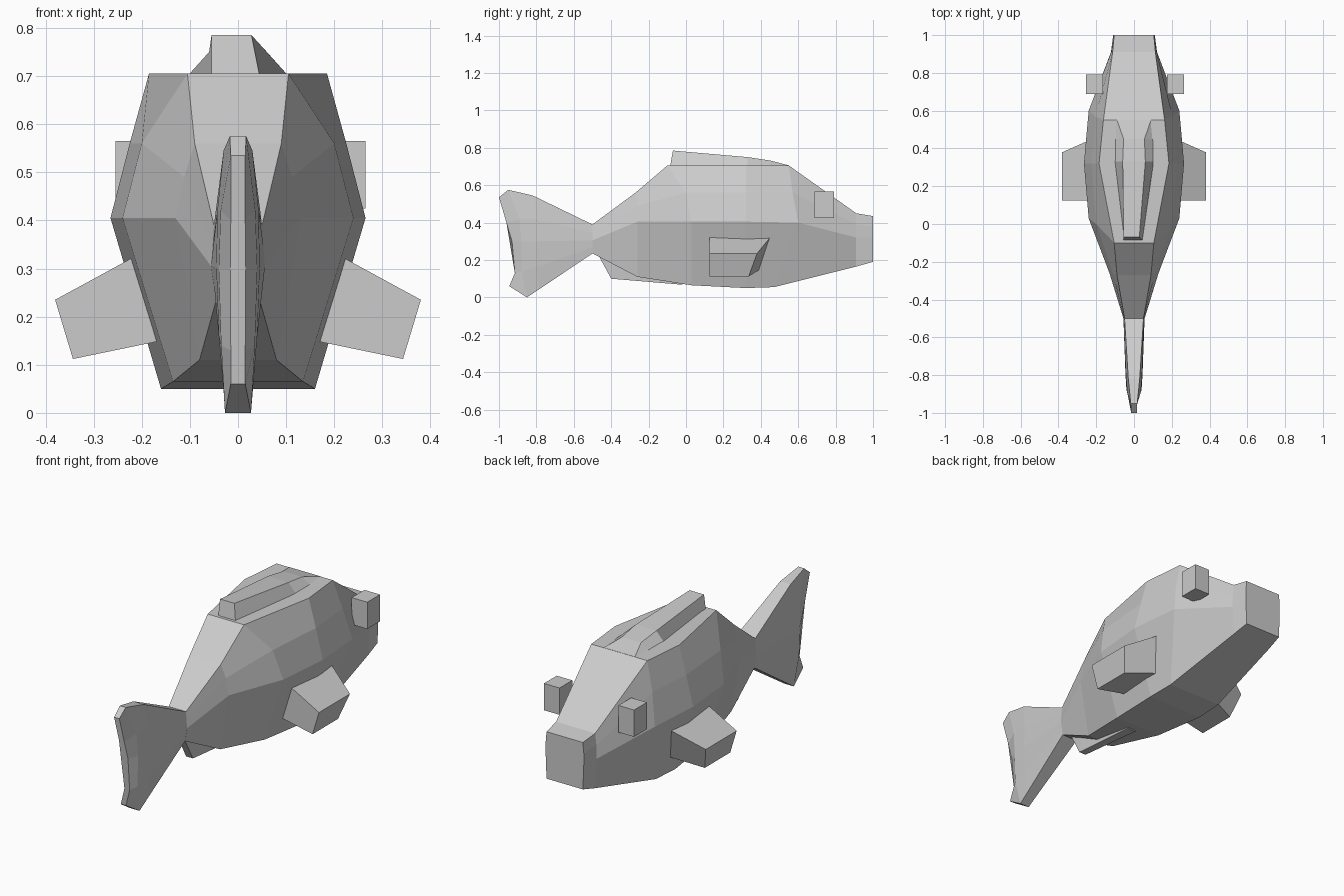
import bpy, bmesh


def loft(name, rings):
    """Skin a list of equal-length closed rings of (x, y, z) and cap both ends."""
    bm = bmesh.new()
    vs = [[bm.verts.new(p) for p in r] for r in rings]
    n = len(rings[0])
    for a, b in zip(vs, vs[1:]):
        for i in range(n):
            j = (i + 1) % n
            bm.faces.new((a[i], a[j], b[j], b[i]))
    bm.faces.new(vs[0])
    bm.faces.new(vs[-1])
    bmesh.ops.recalc_face_normals(bm, faces=bm.faces)
    me = bpy.data.meshes.new(name)
    bm.to_mesh(me)
    bm.free()
    ob = bpy.data.objects.new(name, me)
    bpy.context.collection.objects.link(ob)
    return ob


def sym(half):
    """Mirror a half section of (y, z, half_width), top to bottom, to a closed ring."""
    return [(w, y, z) for y, z, w in half] + [(-w, y, z) for y, z, w in reversed(half)]


# Body: stations from tail root to mouth
body = [
    [(-.50, .39, .05), (-.50, .345, .053), (-.50, .305, .056), (-.50, .235, .045)],
    [(-.27, .56, .09), (-.26, .49, .112), (-.26, .405, .13), (-.26, .11, .08)],
    [(-.10, .705, .105), (0, .56, .20), (.03, .405, .24), (.03, .065, .135)],
    [(.32, .705, .185), (.32, .56, .225), (.32, .405, .265), (.32, .05, .16)],
    [(.55, .705, .162), (.57, .56, .205), (.60, .40, .24), (.47, .055, .155)],
    [(.91, .45, .113), (.91, .39, .12), (.91, .32, .122), (.91, .165, .115)],
    [(1, .435, .105), (1, .38, .11), (1, .32, .11), (1, .19, .105)],
]
loft("body", [sym(s) for s in body])

# Tail fin
tail = [
    [(-.50, .39, .05), (-.50, .345, .053), (-.50, .305, .056), (-.50, .27, .05), (-.50, .235, .045)],
    [(-.82, .545, .03), (-.80, .42, .043), (-.80, .30, .045), (-.80, .16, .04), (-.78, .047, .03)],
    [(-.95, .575, .017), (-.89, .42, .036), (-.88, .30, .04), (-.88, .14, .035), (-.85, 0, .027)],
    [(-1, .535, .015), (-.96, .40, .015), (-.93, .30, .016), (-.915, .13, .015), (-.945, .06, .015)],
]
loft("tail_fin", [sym(s) for s in tail])

# Back fin, slightly off-centre at its rear end
loft("back_fin", [
    [(-.055, -.07, .785), (.028, -.07, .785), (.045, -.085, .70), (-.055, -.085, .70)],
    [(-.06, .33, .75), (.06, .33, .75), (.105, .33, .70), (-.105, .33, .70)],
    [(-.055, .45, .732), (.055, .45, .732), (.105, .45, .70), (-.105, .45, .70)],
    [(-.09, .55, .706), (.09, .55, .706), (.095, .55, .70), (-.095, .55, .70)],
])

# Belly fin
loft("belly_fin", [sym(s) for s in [
    [(-.48, .26, .02), (-.46, .21, .018)],
    [(-.36, .24, .03), (-.40, .10, .02)],
    [(0, .12, .03), (-.02, .068, .025)],
]])

# Side fins and eyes
for side, s in (("left", -1), ("right", 1)):
    loft(side + "_fin", [
        [(s * .20, .125, .333), (s * .20, .46, .333), (s * .15, .40, .152), (s * .15, .125, .152)],
        [(s * .38, .125, .235), (s * .38, .38, .235), (s * .343, .335, .112), (s * .343, .125, .112)],
    ])
    bpy.ops.mesh.primitive_cube_add(size=1, location=(s * .215 + .005, .74, .495))
    eye = bpy.context.object
    eye.name = side + "_eye"
    eye.scale = (.09, .105, .14)
